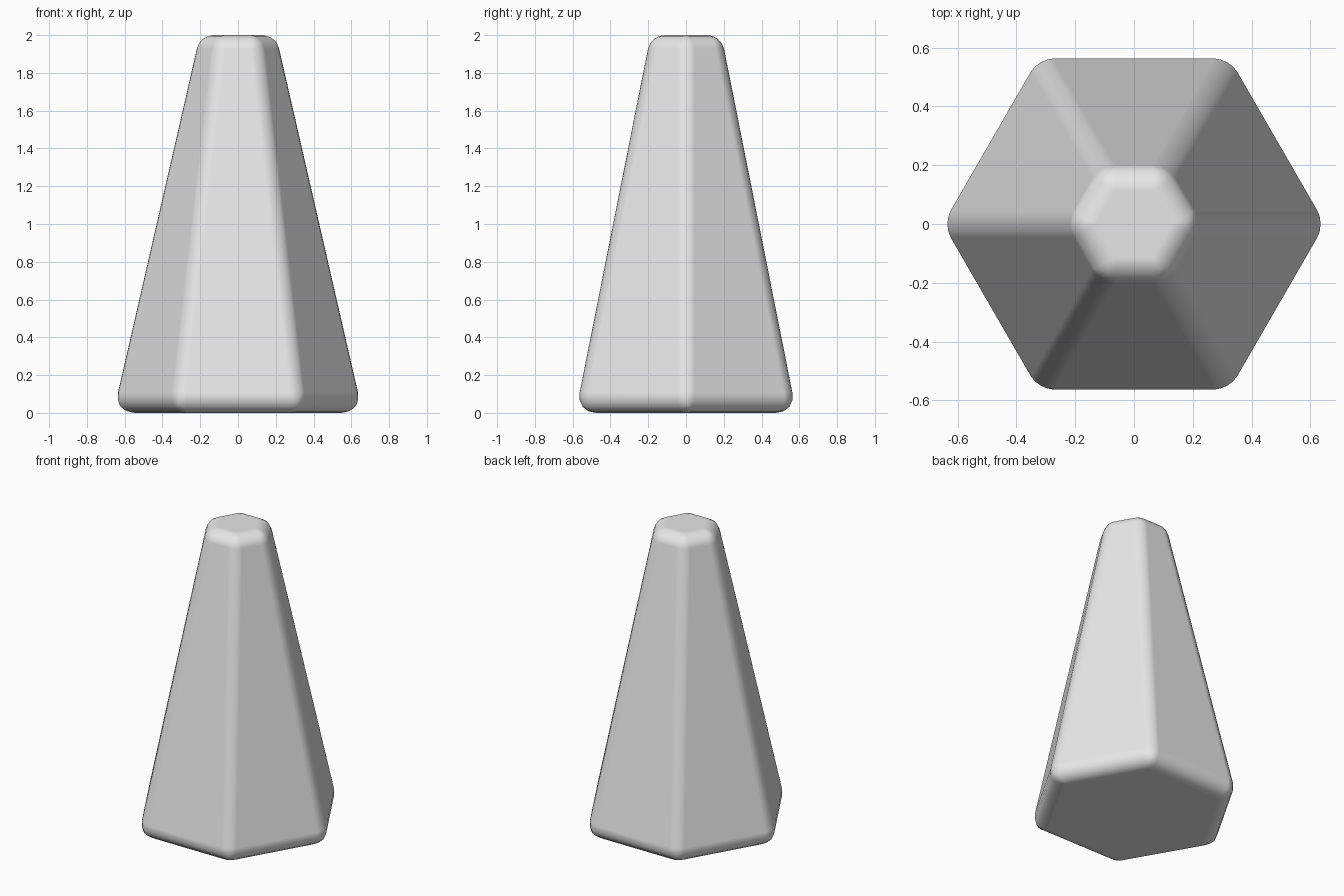
import bpy
import bmesh
import math

cube = bpy.data.objects.get("Cube")
if cube:
    bpy.data.objects.remove(cube, do_unlink=True)

HEIGHT = 2.0
SIDES = 6
BASE_RADIUS = 0.675
TOP_RADIUS = 0.216
FILLET = 0.09

# Single plain grey
grey = bpy.data.materials.new("light_grey")
grey.use_nodes = True
colour = (0.8, 0.8, 0.8, 1.0)
grey.diffuse_color = colour
grey.node_tree.nodes["Principled BSDF"].inputs["Base Color"].default_value = colour

# Tapered six-sided body, corners on the x axis
bm = bmesh.new()
rings = []
for radius, z in ((BASE_RADIUS, 0), (TOP_RADIUS, HEIGHT)):
    angles = [math.tau * i / SIDES for i in range(SIDES)]
    rings.append([bm.verts.new((radius * math.cos(a), radius * math.sin(a), z))
                  for a in angles])
base, top = rings
bm.faces.new(list(reversed(base)))
bm.faces.new(top)
for i in range(SIDES):
    j = (i + 1) % SIDES
    bm.faces.new((base[i], base[j], top[j], top[i]))
bm.normal_update()

# Offset each edge so that every rounding has the same radius
weights = bm.edges.layers.float.new("bevel_weight_edge")
offsets = {e: FILLET * math.tan(e.calc_face_angle() / 2) for e in bm.edges}
widest = max(offsets.values())
for edge, offset in offsets.items():
    edge[weights] = offset / widest
for face in bm.faces:
    face.smooth = True

mesh = bpy.data.meshes.new("tapered_body")
bm.to_mesh(mesh)
bm.free()
mesh.materials.append(grey)
body = bpy.data.objects.new("tapered_body", mesh)
bpy.context.collection.objects.link(body)

# Rounded edges
bevel = body.modifiers.new("rounded_edges", "BEVEL")
bevel.limit_method = "WEIGHT"
bevel.offset_type = "OFFSET"
bevel.width = widest
bevel.segments = 4
bevel.use_clamp_overlap = False
bevel.harden_normals = True
